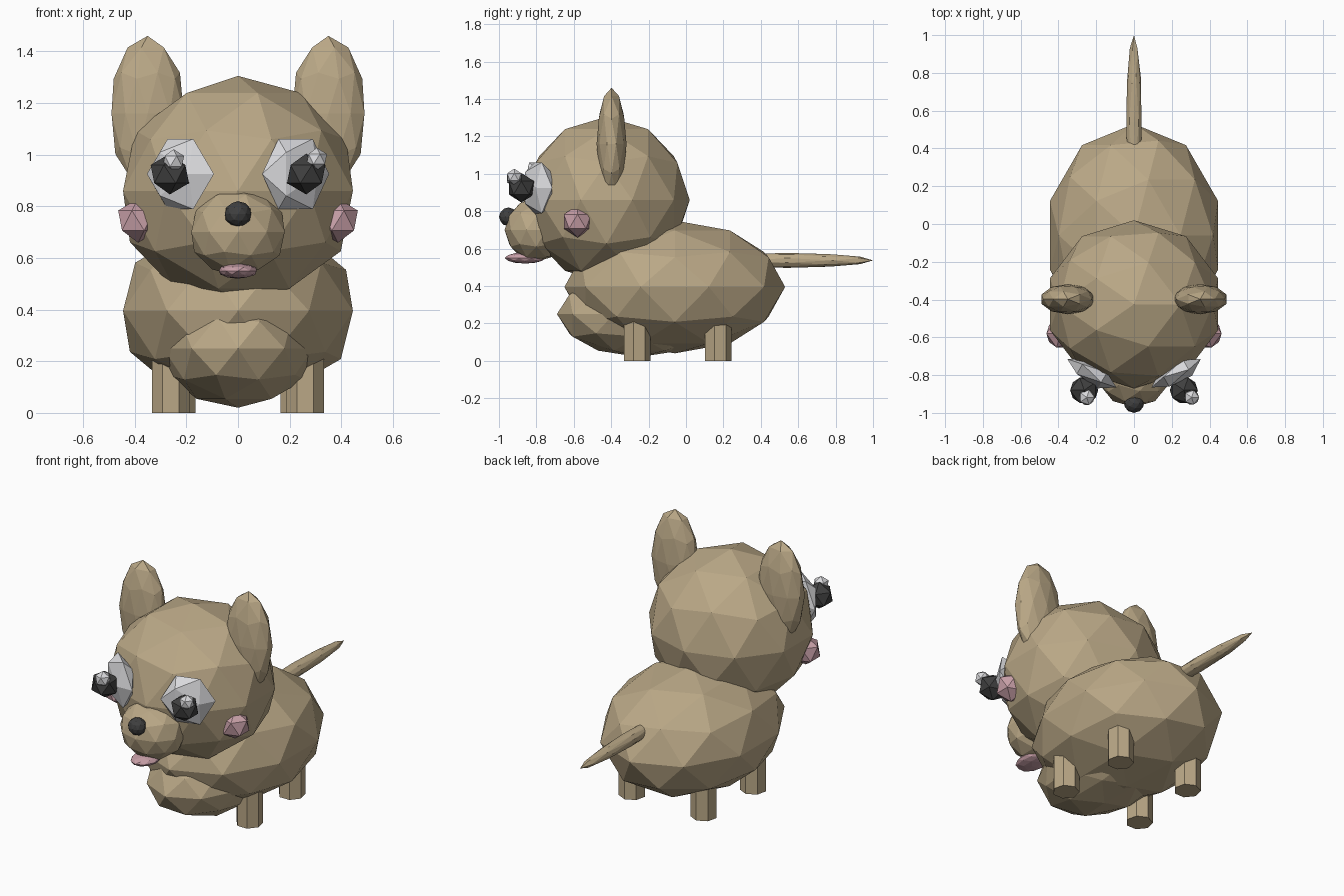
import bpy, math
from mathutils import Matrix

if "Cube" in bpy.data.objects:
    bpy.data.objects.remove(bpy.data.objects["Cube"])


def material(name, rgb):
    m = bpy.data.materials.new(name)
    m.diffuse_color = (*rgb, 1)
    m.use_nodes = True
    m.node_tree.nodes["Principled BSDF"].inputs["Base Color"].default_value = m.diffuse_color
    return m


fur = material("tan fur", (0.49, 0.39, 0.24))
white = material("eye white", (0.70, 0.70, 0.72))
dark = material("charcoal", (0.05, 0.05, 0.05))
pink = material("pink", (0.58, 0.35, 0.39))


def ball(name, loc, size, mat, detail=2, rot=(0, 0, 0), mirror=False):
    """Faceted ellipsoid; mirror flips the mesh for the left side."""
    bpy.ops.mesh.primitive_ico_sphere_add(subdivisions=detail, radius=1)
    ob = bpy.context.object
    ob.name = ob.data.name = name
    ob.data.transform(Matrix.Diagonal((*size, 1)))
    if mirror:
        ob.data.transform(Matrix.Diagonal((-1, 1, 1, 1)))
        ob.data.flip_normals()
    ob.location = loc
    ob.rotation_euler = rot
    ob.data.materials.append(mat)
    return ob


def leg(name, x, y):
    bpy.ops.mesh.primitive_cylinder_add(vertices=7, radius=0.074, depth=0.3, location=(x, y, 0.15))
    ob = bpy.context.object
    ob.name = ob.data.name = name
    ob.data.materials.append(fur)


# Torso, chest and tail
ball("body", (0, -0.06, 0.395), (0.468, 0.59, 0.355), fur)
ball("chest", (0, -0.25, 0.25), (0.305, 0.44, 0.23), fur)
ball("tail", (0, 0.54, 0.537), (0.042, 0.04, 0.46), fur, rot=(math.pi / 2, 0, 0))

# Head, muzzle, nose and tongue
ball("head", (0, -0.425, 0.86), (0.468, 0.445, 0.445), fur)
ball("muzzle", (0, -0.80, 0.70), (0.19, 0.17, 0.17), fur)
ball("nose", (0, -0.95, 0.77), (0.053, 0.05, 0.05), dark)
ball("tongue", (0, -0.86, 0.55), (0.077, 0.11, 0.03), pink)

# Paired parts
for side, s in (("right", 1), ("left", -1)):
    flip = s < 0
    ball(side + "_ear", (s * 0.35, -0.398, 1.16), (0.147, 0.08, 0.30), fur, mirror=flip)
    ball(side + "_cheek", (s * 0.387, -0.58, 0.745), (0.086, 0.086, 0.086), pink, 1, mirror=flip)

    # Flat eye disc, thin along its outward normal
    eye = ball(side + "_eye", (0, 0, 0), (0.06, 0.16, 0.15), white, 1)
    a = math.radians(30)
    normal = (s * math.sin(a), -math.cos(a), 0)
    tangent = (math.cos(a), s * math.sin(a), 0)
    basis = Matrix((normal, (0, 0, 1), tangent)).transposed()
    if basis.determinant() < 0:
        basis = Matrix((normal, (0, 0, -1), tangent)).transposed()
    eye.matrix_world = Matrix.Translation((s * 0.223, -0.79, 0.925)) @ basis.to_4x4()

    ball(side + "_pupil", (s * 0.264, -0.88, 0.925), (0.083, 0.079, 0.079), dark, 1, mirror=flip)
    leg(side + "_front_leg", s * 0.26, -0.265)
    leg(side + "_back_leg", s * 0.237, 0.168)

# Eye glints, both shifted toward the same side
ball("right_glint", (0.305, -0.918, 0.983), (0.044, 0.044, 0.044), white, 1)
ball("left_glint", (-0.25, -0.918, 0.975), (0.046, 0.046, 0.046), white, 1)
